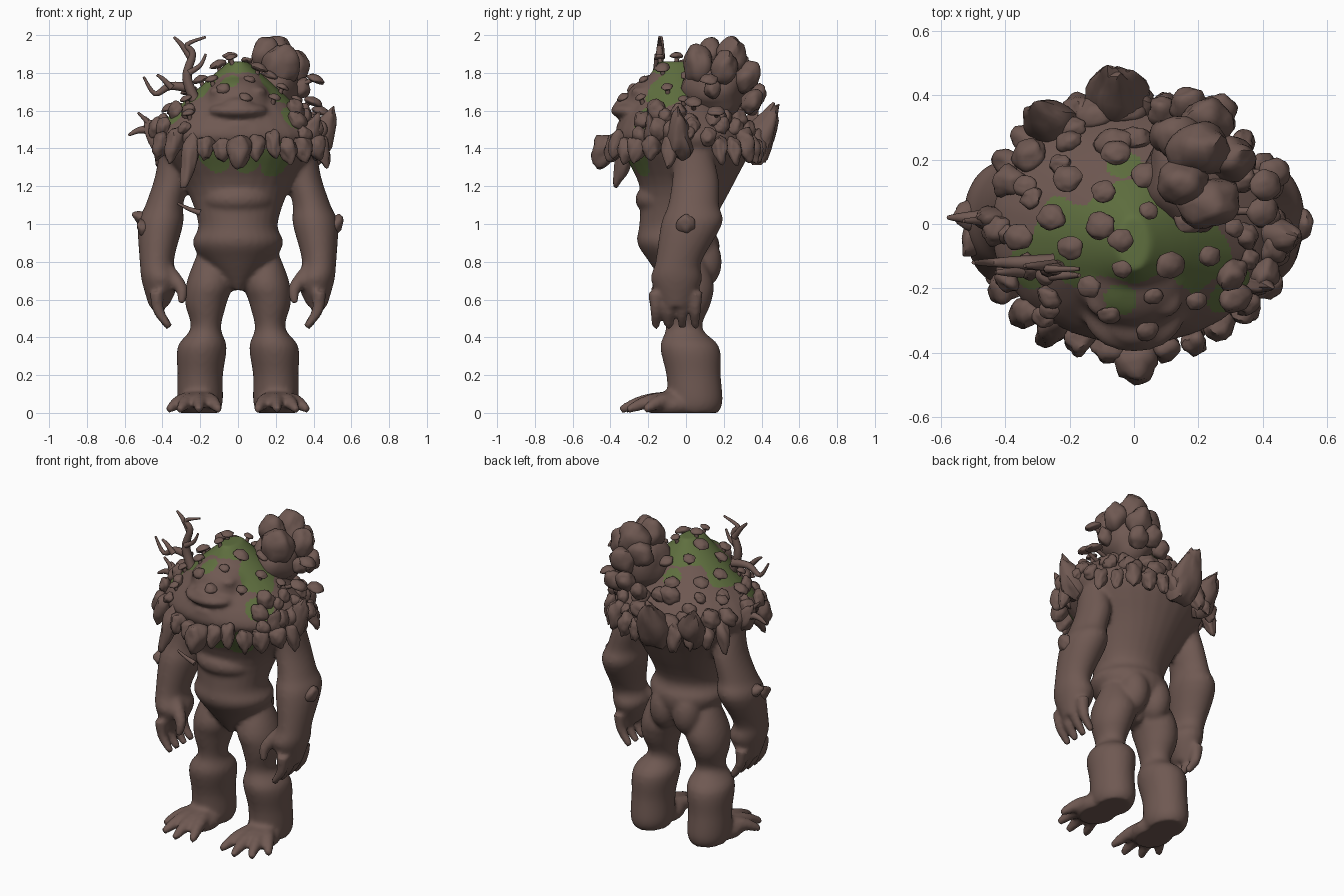
import bpy, bmesh, math, random
from mathutils import Vector, noise
from mathutils.bvhtree import BVHTree

random.seed(4)
UP = Vector((0, 0, 1))
if "Cube" in bpy.data.objects:
    bpy.data.objects.remove(bpy.data.objects["Cube"])


def material(name, rgb):
    m = bpy.data.materials.new(name)
    m.use_nodes = True
    m.diffuse_color = (*rgb, 1)
    m.node_tree.nodes["Principled BSDF"].inputs["Base Color"].default_value = (*rgb, 1)
    return m


BROWN = material("bark brown", (0.16, 0.1, 0.085))
GREEN = material("moss green", (0.115, 0.16, 0.05))


def finish(name, bm, angle=50):
    bmesh.ops.recalc_face_normals(bm, faces=bm.faces)
    mesh = bpy.data.meshes.new(name)
    bm.to_mesh(mesh)
    bm.free()
    mesh.materials.append(BROWN)
    ob = bpy.data.objects.new(name, mesh)
    bpy.context.collection.objects.link(ob)
    bpy.ops.object.select_all(action='DESELECT')
    bpy.context.view_layer.objects.active = ob
    ob.select_set(True)
    bpy.ops.object.shade_smooth_by_angle(angle=math.radians(angle))
    return ob


def smooth(points, steps=4):
    """Flowing curve through a few points of any dimension."""
    pts = [Vector(p) for p in points]
    ext = [pts[0], *pts, pts[-1]]
    out = []
    for a, b, c, d in zip(ext, ext[1:], ext[2:], ext[3:]):
        for k in range(steps):
            t = k / steps
            out.append(b + (c - a) * (t / 2) + (a * 2 - b * 5 + c * 4 - d) * (t * t / 2)
                       + (b * 3 - a - c * 3 + d) * (t ** 3 / 2))
    return out + [pts[-1]]


def circle(n):
    return [(math.cos(math.tau * i / n), math.sin(math.tau * i / n)) for i in range(n)]


def bridge(bm, rings):
    n = len(rings[0])
    rings = [[bm.verts.new(p) for p in ring] for ring in rings]
    for a, b in zip(rings, rings[1:]):
        for i in range(n):
            j = (i + 1) % n
            bm.faces.new((a[i], a[j], b[j], b[i]))
    bm.faces.new(rings[0][::-1])
    bm.faces.new(rings[-1])


def loft(bm, rows, side=1, depth=1.0, extra=0.0):
    """Upright form from level ellipses: height, x, y, half width."""
    bridge(bm, [[(side * (x + w * c), y + (w * depth + extra) * s, z) for c, s in circle(28)]
                for z, x, y, w in smooth(rows)])


def tube(bm, points, start, end, side=1):
    """Tapering finger, stem or branch along a path."""
    pts = [Vector((side * p.x, p.y, p.z)) for p in smooth(points)]
    last = len(pts) - 1
    heading = UP
    turn = UP.rotation_difference(UP)
    rings = []
    for i, p in enumerate(pts):
        d = (pts[min(i + 1, last)] - pts[max(i - 1, 0)]).normalized()
        turn = heading.rotation_difference(d) @ turn
        heading = d
        r = start + (end - start) * i / last
        rings.append([p + turn @ Vector((r * c, r * s, 0)) for c, s in circle(8)])
    bridge(bm, rings)


def ball(bm, centre, radii, axis=UP, taper=0.0, rough=0.0):
    """Ellipsoid along an axis; taper narrows it toward the tip."""
    turn = UP.rotation_difference(Vector(axis).normalized())
    centre = Vector(centre)
    for v in bmesh.ops.create_icosphere(bm, subdivisions=3, radius=1)["verts"]:
        p = v.co * (1 + rough * noise.noise(v.co * 1.5 + centre * 9))
        k = 1 - taper * p.z
        v.co = centre + turn @ Vector((p.x * radii[0] * k, p.y * radii[1] * k, p.z * radii[2]))


# Trunk and face, later fused with the limbs
bm = bmesh.new()
loft(bm, [(.65, 0, -.02, .03), (.8, 0, -.02, .18), (.9, 0, -.04, .24), (1, 0, -.05, .21),
          (1.2, 0, 0, .28), (1.4, 0, 0, .42), (1.5, 0, -.02, .43), (1.7, 0, -.04, .23),
          (1.86, 0, -.06, .05)], depth=.7, extra=.05)
ball(bm, (0, -.13, 1.63), (.2, .2, .16))
ball(bm, (0, -.28, 1.6), (.16, .12, .05))     # upper lip
ball(bm, (0, -.25, 1.52), (.14, .12, .04))    # lower jaw
ball(bm, (0, -.32, 1.63), (.08, .06, .04))    # nose
ball(bm, (0, -.1, 1.13), (.2, .17, .1))       # chest
for s in (1, -1):
    ball(bm, (s * .1, -.24, 1.7), (.05, .05, .03))    # brow
    ball(bm, (s * .08, .09, .8), (.09, .1, .14))      # buttock
    # Arm and fingers
    loft(bm, [(1.42, .34, .03, .07), (1.25, .35, .05, .09), (1.1, .39, .04, .1), (1, .41, .03, .12),
              (.8, .43, -.04, .09), (.7, .41, -.05, .1), (.56, .42, -.05, .05)], s, depth=1.35)
    for k in range(4):
        y = .07 * k - .16
        tube(bm, [(.43, y, .64), (.42, y, .54), (.36, y, .45)], .042, .02, s)
    tube(bm, [(.37, -.1, .74), (.3, -.15, .66), (.3, -.17, .58)], .05, .02, s)
    # Leg, instep and toes
    loft(bm, [(.88, .15, 0, .05), (.7, .15, 0, .12), (.58, .17, 0, .11), (.45, .17, -.01, .08),
              (.35, .19, .02, .13), (.2, .2, .04, .12), (.06, .2, .05, .12), (0, .2, .05, .1)], s, depth=1.2)
    ball(bm, (s * .21, -.08, .04), (.12, .14, .07))
    for k in range(4):
        a = .32 * k - .3
        reach = Vector((math.sin(a), -math.cos(a), 0)) * (.35 * math.cos(a))
        root = Vector((.2, 0, .06))
        tip = root + reach
        tip.z = .015
        tube(bm, [root, root + reach * .6, tip], .065, .02, s)

# Fuse everything into one soft skin
raw = finish("body_form", bm)
fuse = raw.modifiers.new("fuse", 'REMESH')
fuse.mode, fuse.voxel_size = 'VOXEL', 0.013
soften = raw.modifiers.new("soften", 'SMOOTH')
soften.iterations = 7
skin = bpy.data.meshes.new_from_object(raw.evaluated_get(bpy.context.evaluated_depsgraph_get()))
bpy.data.objects.remove(raw)
bm = bmesh.new()
bm.from_mesh(skin)
for v in bm.verts:
    v.co.z = max(v.co.z, 0)
tree = BVHTree.FromBMesh(bm)
body = finish("body", bm, 60)

# Moss patches with wavering edges: centre and radius
body.data.materials.append(GREEN)
ZONES = [(-.03, 0, 1.87, .19), (-.2, -.05, 1.7, .14), (.2, -.1, 1.7, .12), (.29, -.2, 1.55, .08),
         (-.3, -.12, 1.55, .09), (-.12, -.3, 1.35, .09), (.05, -.3, 1.35, .08), (.2, -.25, 1.35, .1),
         (-.03, .2, 1.7, .06), (-.04, -.25, 1.78, .06)]
for f in body.data.polygons:
    edge = 1 + .3 * noise.noise(f.center * 9)
    if any((f.center - Vector(zone[:3])).length < zone[3] * edge for zone in ZONES):
        f.material_index = 1


def around(deg, z):
    """Point on the skin at a compass angle and height, and its outward direction."""
    out = Vector((math.cos(math.radians(deg)), math.sin(math.radians(deg)), 0))
    return tree.ray_cast(out * 2 + UP * z, -out)[0], out


# Hanging stones in a loose collar, with a long tooth on the right and a big one in front
bm = bmesh.new()
for a in range(24, 350, 13):
    if 165 < a < 200:
        continue
    p, out = around(a, 1.43 + random.uniform(-.02, .02))
    w, h = random.uniform(.035, .055), random.uniform(.06, .1)
    if a == 232:
        h, p = .15, p - UP * .08
    if a == 271:
        w, h, p = .065, .09, p + out * .05
    ball(bm, p + out * .035 - UP * .03, (w, w, h), out * .3 - UP, .3, .3)
finish("collar_stones", bm)

# Rubble, thick on the left shoulder and sparse on the nape and right
bm = bmesh.new()
for a in [*range(-36, 60, 11), *range(70, 225, 19)]:
    for z in (1.49, 1.58):
        p, out = around(a + random.uniform(-5, 5), z + random.uniform(-.03, .03))
        r = random.uniform(.03, .055)
        ball(bm, p + out * .015, (r * 1.2, r, r * .8), out + UP * random.random(), .1, .3)
finish("shoulder_rubble", bm)

# Upright shards on the back and shoulders
bm = bmesh.new()
for a, h, push in ((97, .19, .07), (130, .15, .06), (-5, .15, .04), (178, .1, .03), (-25, .11, .03)):
    p, out = around(a, 1.38)
    ball(bm, p + out * push + UP * .1, (h * .5, h * .4, h), out * .5 + UP, .5, .3)
finish("back_shards", bm, 35)

# Boulder cluster on the left of the crown: position and size
bm = bmesh.new()
core = Vector((.18, .15, 1.72))
ball(bm, core, (.15, .17, .16), rough=.2)
for x, y, z, r in ((.23, .07, 1.84, .1), (.2, .23, 1.88, .1), (.3, .2, 1.83, .08), (.13, .27, 1.82, .08),
                   (.22, .32, 1.78, .08), (.17, .37, 1.68, .06), (.26, .35, 1.65, .06), (.15, .13, 1.9, .08),
                   (.33, .14, 1.72, .05), (.09, .35, 1.63, .05)):
    ball(bm, (x, y, z), (r, r * .85, r * 1.15), (x - core.x, y - core.y, .3), .1, .25)
finish("boulder_cluster", bm)


def mushroom(bm, foot, top, r, axis):
    tube(bm, [foot, top], .014, .01)
    ball(bm, top, (r, r * .9, r * .45), axis, .25, .2)


# Mushrooms spiralling out over the crown, flat on the face
bm = bmesh.new()
for k in range(24):
    x = .075 * math.sqrt(k) * math.cos(2.4 * k) - .04
    y = .06 * math.sqrt(k) * math.sin(2.4 * k) - .05
    if x > .08 and y > .04:
        continue
    p, normal = tree.ray_cast(Vector((x, y, 3)), -UP)[:2]
    on_face = y < -.2 and abs(x) < .15
    axis = normal if on_face else (normal + UP).normalized()
    mushroom(bm, p - axis * .02, p + axis * (.01 if on_face else .035), random.uniform(.028, .048), axis)
# Long-stemmed caps leaning out on the left
for x, y, z in ((.41, .12, 1.77), (.4, .04, 1.65), (.44, .16, 1.6)):
    mushroom(bm, (.27, y, z - .06), (x, y, z), .05, (.4, 0, 1))
finish("mushrooms", bm)

# Dead branches on the right: depth, thickness, then x and height along the path
bm = bmesh.new()
for y, r, path in (
        (-.14, .032, [(-.2, 1.6), (-.27, 1.77), (-.24, 1.9), (-.27, 1.95), (-.17, 1.99)]),
        (-.13, .02, [(-.25, 1.88), (-.3, 1.95), (-.34, 1.99)]),
        (-.12, .028, [(-.25, 1.72), (-.36, 1.73), (-.44, 1.69), (-.5, 1.78)]),
        (-.15, .018, [(-.35, 1.72), (-.4, 1.77), (-.43, 1.79)]),
        (-.16, .017, [(-.26, 1.8), (-.2, 1.84), (-.17, 1.9)]),
        (.02, .035, [(-.38, 1.46), (-.5, 1.5), (-.58, 1.47)]),
        (.01, .022, [(-.46, 1.49), (-.48, 1.54), (-.53, 1.59)]),
        (-.15, .016, [(-.2, 1.06), (-.26, 1.08), (-.32, 1.11)])):
    tube(bm, [(x, y, z) for x, z in path], r, .006)
finish("dead_branches", bm)

# Knobs on the forearms
bm = bmesh.new()
for centre, axis in (((.52, 0, 1), (.5, .1, 1)), ((-.5, -.05, .98), (-.4, -.8, .2)), ((-.51, .03, 1.03), (-1, 0, .6))):
    ball(bm, centre, (.035, .05, .055), axis, .2, .2)
finish("forearm_knobs", bm)
